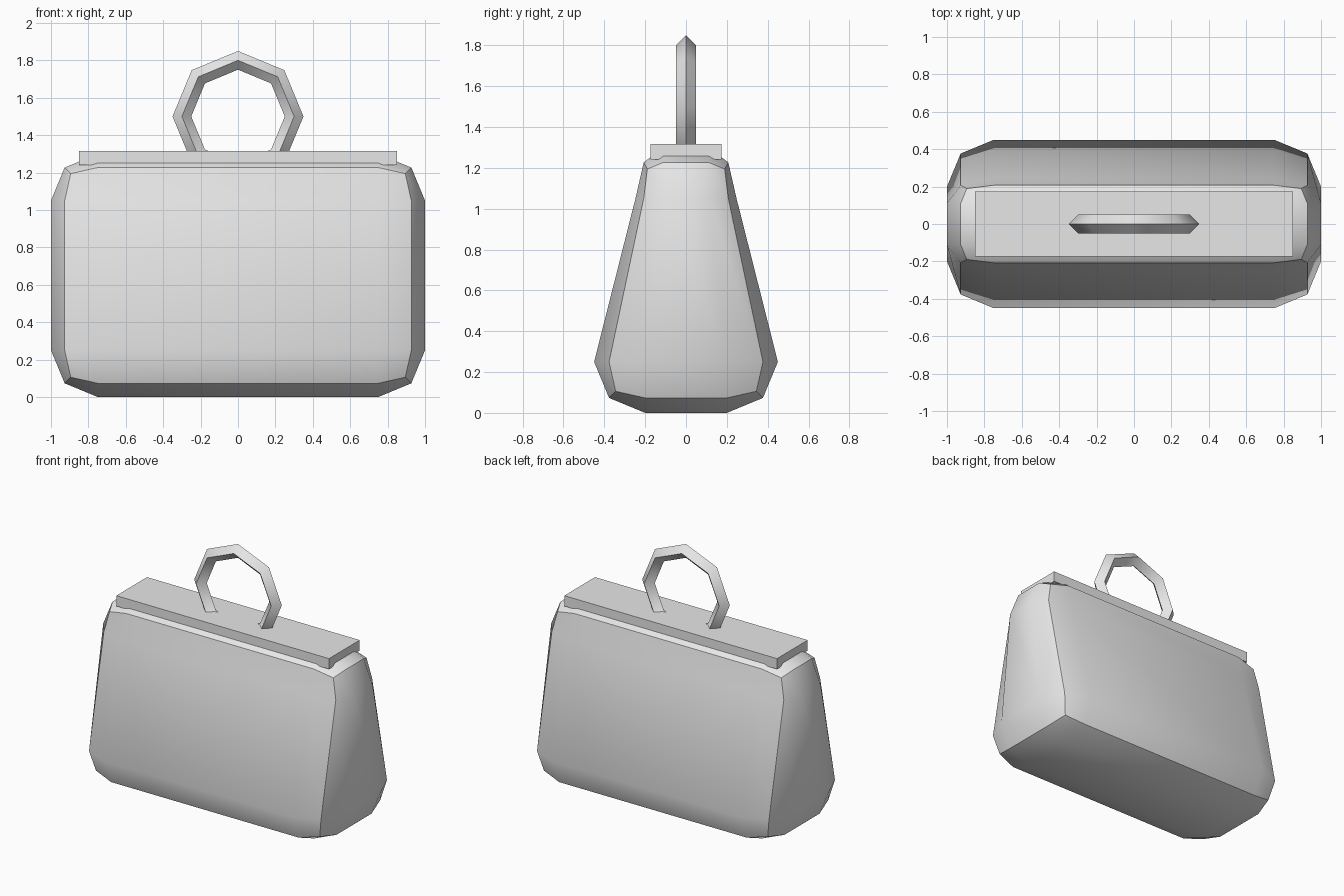
import bpy, bmesh, math
from mathutils import Vector

if "Cube" in bpy.data.objects:
    bpy.data.objects.remove(bpy.data.objects["Cube"])

grey = bpy.data.materials.new("light_grey")
grey.diffuse_color = (0.8, 0.8, 0.8, 1)
grey.use_nodes = True
grey.node_tree.nodes["Principled BSDF"].inputs["Base Color"].default_value = grey.diffuse_color

HALF = Vector((1.0, 0.45, 0.65))   # half size of the bag
RADIUS = 0.25                      # corner rounding
TOP_TAPER = 0.55                   # depth of the upper rim relative to the base


def rounded(co):
    """Move a vertex of a 3x3-divided cube onto the rounded box."""
    core = Vector([math.copysign(h - RADIUS, c) for h, c in zip(HALF, co)])
    out = Vector([math.copysign(1, c) if abs(c) > 0.9 else 0 for c in co])
    return core + out.normalized() * RADIUS


# Bag body: rounded box, panel seams kept sharp, upper half pinched in depth
bm = bmesh.new()
bmesh.ops.create_cube(bm, size=2)
bmesh.ops.subdivide_edges(bm, edges=bm.edges[:], cuts=2, use_grid_fill=True)
bm.normal_update()
for e in bm.edges:
    e.smooth = e.calc_face_angle() < 0.5
for f in bm.faces:
    f.smooth = True
for v in bm.verts:
    v.co = rounded(v.co)
    if v.co.z > 0:
        v.co.y *= TOP_TAPER
    v.co.z += HALF.z
mesh = bpy.data.meshes.new("bag_body")
bm.to_mesh(mesh)
bm.free()
mesh.materials.append(grey)
bpy.context.collection.objects.link(bpy.data.objects.new("bag_body", mesh))

# Clasp bar along the top
bpy.ops.mesh.primitive_cube_add(size=1, location=(0, 0, 1.278))
bar = bpy.context.object
bar.name = "clasp_bar"
bar.scale = (1.7, 0.35, 0.076)
bar.data.materials.append(grey)

# Ring handle: eight-sided ring with a diamond section
bpy.ops.mesh.primitive_torus_add(major_segments=8, minor_segments=4,
                                 major_radius=0.3, minor_radius=0.05,
                                 location=(0, 0, 1.5),
                                 rotation=(math.pi / 2, 0, 0))
handle = bpy.context.object
handle.name = "ring_handle"
handle.data.materials.append(grey)
bpy.ops.object.shade_smooth_by_angle(angle=math.radians(60))
